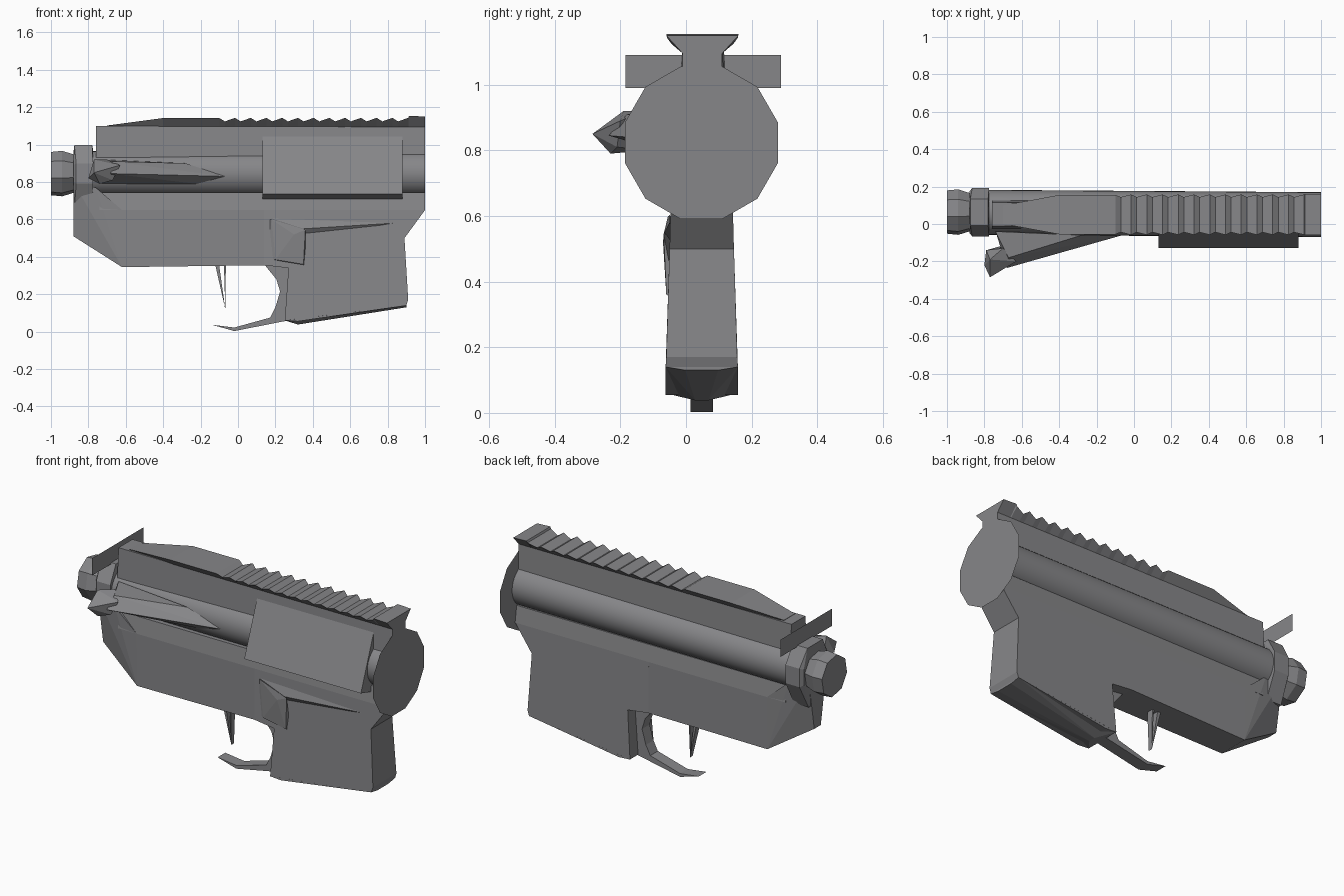
import bpy, bmesh, math

cube = bpy.data.objects.get("Cube")
if cube:
    bpy.data.objects.remove(cube, do_unlink=True)

grey = bpy.data.materials.new("gunmetal_grey")
colour = (0.24, 0.24, 0.25, 1)
grey.diffuse_color = colour
grey.use_nodes = True
grey.node_tree.nodes["Principled BSDF"].inputs["Base Color"].default_value = colour
LOWER_MID = 0.048


def mid(x):
    """Centre line of the upper, which drifts slightly sideways."""
    return 0.057 - 0.007 * x


def finish(name, bm):
    bmesh.ops.recalc_face_normals(bm, faces=bm.faces)
    mesh = bpy.data.meshes.new(name)
    bm.to_mesh(mesh)
    bm.free()
    obj = bpy.data.objects.new(name, mesh)
    mesh.materials.append(grey)
    bpy.context.collection.objects.link(obj)
    return obj


def loft(name, rings):
    """Skin and cap a row of closed rings that have equal point counts."""
    bm = bmesh.new()
    rows = [[bm.verts.new(p) for p in ring] for ring in rings]
    n = len(rows[0])
    for a, b in zip(rows, rows[1:]):
        for i in range(n):
            j = (i + 1) % n
            bm.faces.new((a[i], a[j], b[j], b[i]))
    bm.faces.new(rows[0])
    bm.faces.new(rows[-1])
    return finish(name, bm)


def hull(name, points):
    bm = bmesh.new()
    for p in points:
        bm.verts.new(p)
    res = bmesh.ops.convex_hull(bm, input=bm.verts)
    bmesh.ops.delete(bm, geom=list({g for g in res["geom_interior"] + res["geom_unused"]
                                    if isinstance(g, bmesh.types.BMVert)}), context="VERTS")
    return finish(name, bm)


def sides(outline):
    """Both mirrored copies of a side profile of (x, z, half width)."""
    return [[(x, LOWER_MID + s * w, z) for x, z, w in outline] for s in (-1, 1)]


def section(x, low, low_w, high, high_w, m):
    return [(x, m - low_w, low), (x, m + low_w, low), (x, m + high_w, high), (x, m - high_w, high)]


def ring(x, r, n, turn=0.0):
    return [(x, mid(x) + r * math.cos(turn + i * math.tau / n),
             0.845 + r * math.sin(turn + i * math.tau / n)) for i in range(n)]


def plate(name, points):
    bm = bmesh.new()
    bm.faces.new([bm.verts.new(p) for p in points])
    return finish(name, bm)


# Lower receiver and its tapered rear
loft("lower_receiver", sides([(-0.62, 0.345, 0.09), (0.145, 0.355, 0.098),
                              (0.145, 0.65, 0.094), (-0.62, 0.65, 0.094)]))
rear = sides([(-0.62, 0.345, 0.09), (-0.62, 0.65, 0.094), (-0.76, 0.77, 0.094),
              (-0.88, 0.80, 0.08), (-0.88, 0.65, 0.05), (-0.88, 0.51, 0.03), (-0.82, 0.475, 0.04)])
hull("lower_rear", rear[0] + rear[1])

# Magazine well, widening downward, with a ridged base
loft("magazine_well", sides([
    (0.14, 0.65, 0.094), (0.14, 0.355, 0.098), (0.27, 0.34, 0.102), (0.25, 0.06, 0.11),
    (0.32, 0.055, 0.11), (0.90, 0.14, 0.11), (0.91, 0.17, 0.108), (0.89, 0.50, 0.098),
    (1.0, 0.65, 0.094)]))
base = sides([(0.25, 0.06, 0.11), (0.9, 0.14, 0.11), (0.32, 0.038, 0.02), (0.9, 0.13, 0.05)])
hull("well_base", base[0] + base[1])

# Steep shelf that meets the tube
loft("saddle", [section(x, 0.65, 0.094, 0.745, 0.08, LOWER_MID) for x in (-0.74, 1.0)])

# Main tube
tube = loft("main_tube", [ring(x, 0.12, 32) for x in (-0.8, 1.0)])
bpy.ops.object.select_all(action="DESELECT")
tube.select_set(True)
bpy.context.view_layer.objects.active = tube
bpy.ops.object.shade_smooth_by_angle(angle=math.radians(30))

# Front disc, a flat twelve-sided plate
plate("front_disc", [(1.0, 0.047 + 0.241 * math.cos(math.radians(15 + 30 * i)),
                      0.823 + 0.241 * math.sin(math.radians(15 + 30 * i))) for i in range(12)])

# Upper block with upright walls rising out of the tube
loft("upper_block", [section(-0.76, 0.93, 0.076, 1.1, 0.064, 0.052),
                     section(1.0, 0.93, 0.06, 1.1, 0.06, 0.05)])

# Toothed rail: ramp at the rear, then sawtooth ridges
stations = [(-0.7, 1.102, 0.05), (-0.4, 1.142, 0.105), (-0.1, 1.142, 0.105)]
teeth = 12
pitch = 1.01 / teeth
for i in range(teeth):
    x = -0.1 + i * pitch
    stations += [(x + 0.03, 1.124, 0.094), (x + pitch, 1.143, 0.108)]
stations += [(0.915, 1.154, 0.11), (1.0, 1.15, 0.11)]
loft("top_rail", [section(x, 1.095, min(w, 0.06), z, w, 0.05) for x, z, w in stations])

# Ejection port cover, slanted up to the wall of the block
loft("port_cover", [[(x, 0.0, 0.70), (x, -0.128, 0.735), (x, -0.01, 1.045), (x, 0.04, 1.045)]
                    for x in (0.13, 0.88)])

# Rear collar, blending down into the lower
hull("rear_collar", ring(-0.88, 0.12, 8, math.pi / 8) + ring(-0.865, 0.14, 8, math.pi / 8)
     + ring(-0.775, 0.14, 8, math.pi / 8)
     + [(x, mid(x) + s * 0.07, 0.998) for x in (-0.875, -0.78) for s in (-1, 1)]
     + [(x, mid(x) + s * 0.06, 0.65) for x in (-0.875, -0.78) for s in (-1, 1)])
loft("end_ring", [ring(-1.0, 0.118, 8, 0.2), ring(-0.94, 0.124, 8, 0.2), ring(-0.88, 0.105, 8, 0.2)])

# Charging handle, a thin upright plate
plate("charging_handle", [(-0.81, -0.185, 0.99), (-0.81, 0.29, 0.99),
                          (-0.81, 0.29, 1.09), (-0.81, -0.185, 1.09)])

# Forward assist: long sharp-edged wedge and faceted button
hull("assist_wedge", [(-0.74, -0.04, 0.92), (-0.74, -0.04, 0.79), (-0.68, -0.235, 0.845),
                      (-0.67, -0.18, 0.91), (-0.28, -0.06, 0.9),
                      (-0.07, -0.062, 0.83), (-0.22, -0.05, 0.79)])
hull("assist_button", [(-0.79, -0.14, 0.84), (-0.80, -0.22, 0.82), (-0.77, -0.285, 0.85),
                       (-0.74, -0.23, 0.79), (-0.63, -0.2, 0.89), (-0.70, -0.13, 0.92),
                       (-0.77, -0.19, 0.92), (-0.67, -0.21, 0.81), (-0.72, -0.12, 0.80)])

# Magazine release fence with raised corner and tapering rib
hull("release_fence", [(0.15, -0.03, 0.6), (0.15, -0.03, 0.39), (0.18, -0.055, 0.60),
                       (0.20, -0.056, 0.385), (0.36, -0.068, 0.545), (0.35, -0.06, 0.36),
                       (0.30, -0.07, 0.52), (0.36, -0.03, 0.345)])
hull("fence_rib", [(0.18, -0.05, 0.605), (0.18, -0.03, 0.53), (0.35, -0.066, 0.55),
                   (0.83, -0.05, 0.58), (0.35, -0.03, 0.5)])

# Trigger guard stub
loft("trigger_guard", sides([(x, z, 0.035) for x, z in (
    (0.14, 0.36), (0.205, 0.28), (0.225, 0.215), (0.2, 0.13), (0.172, 0.075), (-0.02, 0.022),
    (-0.14, 0.037), (-0.02, 0.003), (0.27, 0.06), (0.29, 0.36))]))

# Trigger blades
for name, x, width in (("trigger_rear", -0.12, 0.02), ("trigger_front", -0.075, 0.01)):
    hull(name, [(x + dx, LOWER_MID + dy, 0.35) for dx in (0, width) for dy in (-0.02, 0.02)]
         + [(-0.068, LOWER_MID + dy, 0.12) for dy in (-0.012, 0.012)])
